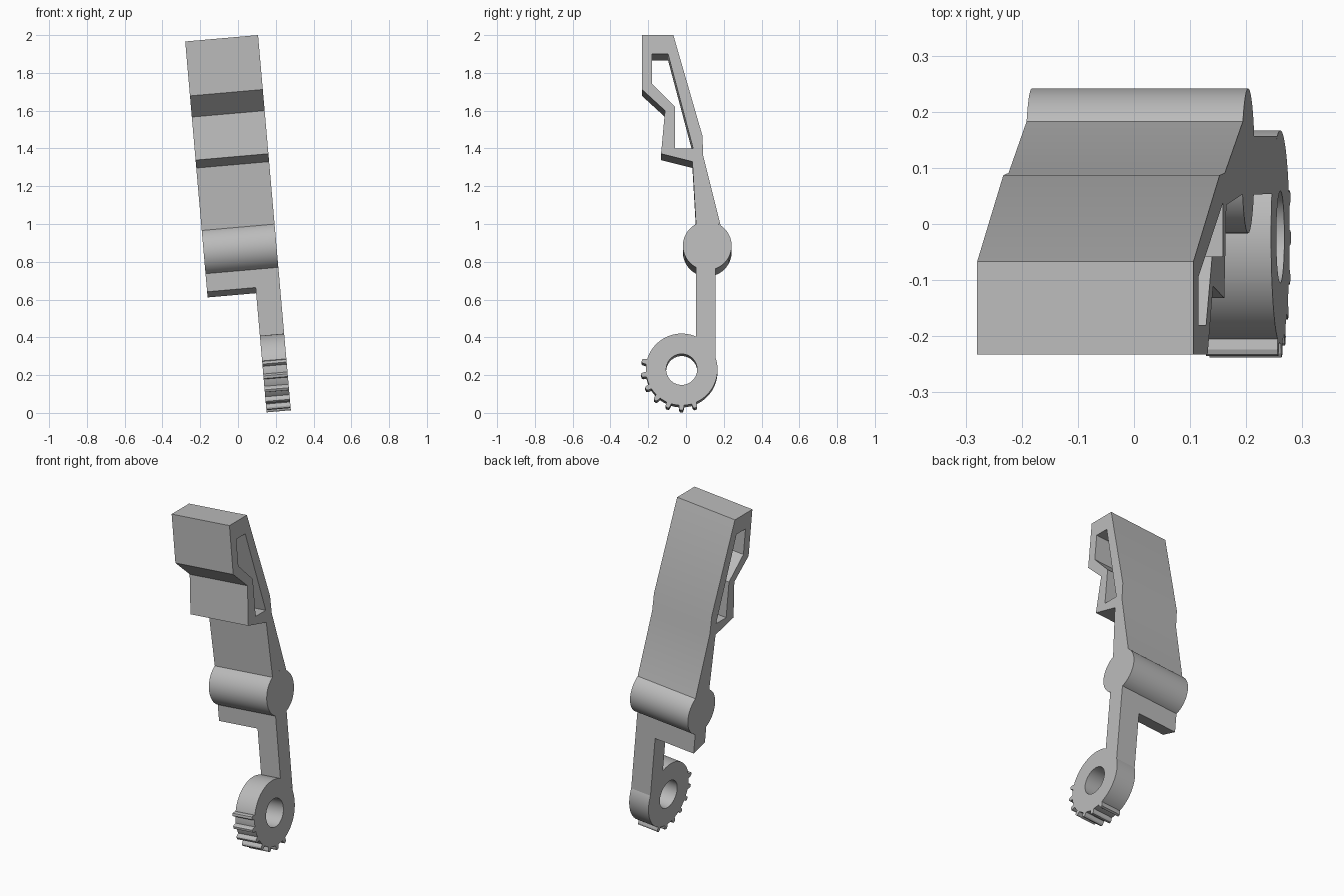
import bpy, bmesh
from math import radians, sin, cos

cube = bpy.data.objects.get("Cube")
if cube:
    bpy.data.objects.remove(cube)

TILT = radians(5)
WIDE, NARROW = 0.387, 0.129     # widths of the upper body and the tail
PIVOT, PIVOT_R = (0.1125, 0.885), 0.129
RING, RING_R, BORE_R = (-0.023, 0.23), 0.19, 0.082

grey = bpy.data.materials.new("plain grey")
grey.use_nodes = True
colour = (0.5, 0.5, 0.5, 1)
grey.diffuse_color = colour
grey.node_tree.nodes["Principled BSDF"].inputs["Base Color"].default_value = colour


def arc(centre, radius, start, end, steps):
    """Points (y, z) along an arc, both ends included, angles in degrees."""
    angles = [radians(start + (end - start) * i / steps) for i in range(steps + 1)]
    return [(centre[0] + radius * cos(a), centre[1] + radius * sin(a)) for a in angles]


def circle(centre, radius, sides=72):
    return arc(centre, radius, 0, 360, sides)[:-1]


def prism(name, width, *loops):
    """Extrude a side profile (outline, then holes) to the given width, tilted."""
    bm = bmesh.new()
    edges = []
    for loop in loops:
        verts = [bm.verts.new((0, y, z / cos(TILT))) for y, z in loop]
        edges += [bm.edges.new((v, verts[i - 1])) for i, v in enumerate(verts)]
    bmesh.ops.triangle_fill(bm, use_beauty=True, edges=edges, normal=(1, 0, 0))
    extruded = bmesh.ops.extrude_face_region(bm, geom=bm.faces[:], use_keep_orig=True)
    moved = [g for g in extruded["geom"] if isinstance(g, bmesh.types.BMVert)]
    bmesh.ops.translate(bm, verts=moved, vec=(-width, 0, 0))
    bmesh.ops.recalc_face_normals(bm, faces=bm.faces[:])
    mesh = bpy.data.meshes.new(name)
    bm.to_mesh(mesh)
    bm.free()
    mesh.materials.append(grey)
    obj = bpy.data.objects.new(name, mesh)
    bpy.context.collection.objects.link(obj)
    obj.location.x = 0.281
    obj.rotation_euler.y = -TILT
    bpy.ops.object.select_all(action="DESELECT")
    obj.select_set(True)
    bpy.context.view_layer.objects.active = obj
    bpy.ops.object.shade_smooth_by_angle(angle=radians(20))
    return obj


# Upper arm with its hooked front grip and through opening
prism("upper_arm", WIDE,
      [(-0.233, 2.0), (-0.067, 2.0), (0.087, 1.467), (0.091, 1.36)]
      + arc(PIVOT, PIVOT_R, 57, 117.5, 12)
      + [(0.034, 1.33), (-0.132, 1.372), (-0.111, 1.6), (-0.233, 1.712)],
      [(-0.18, 1.9), (-0.095, 1.9), (0.038, 1.4), (-0.058, 1.4),
       (-0.058, 1.62), (-0.18, 1.742)])

# Round pivot barrel across the full width
prism("pivot_barrel", WIDE, circle(PIVOT, PIVOT_R))

# Full width neck under the barrel, with a sloped lower edge
prism("neck", WIDE,
      arc(PIVOT, PIVOT_R, 242.5, 290.2, 10) + [(0.157, 0.645), (0.053, 0.675)])

# Narrow stem running down one side to the ring
prism("stem", NARROW,
      [(0.053, 0.675), (0.157, 0.645)] + arc(RING, RING_R, 18.7, 66.4, 10))

# Ring with its bore
prism("ring", NARROW, circle(RING, RING_R), circle(RING, BORE_R))

# Small gear teeth along the lower front of the ring
for i in range(7):
    a = radians(-70 - 20.4 * i)
    section = [(0.186, -0.014), (0.208, -0.012), (0.216, -0.007),
               (0.216, 0.007), (0.208, 0.012), (0.186, 0.014)]
    prism(f"gear_tooth_{i + 1}", NARROW,
          [(RING[0] + r * cos(a) - t * sin(a), RING[1] + r * sin(a) + t * cos(a))
           for r, t in section])
